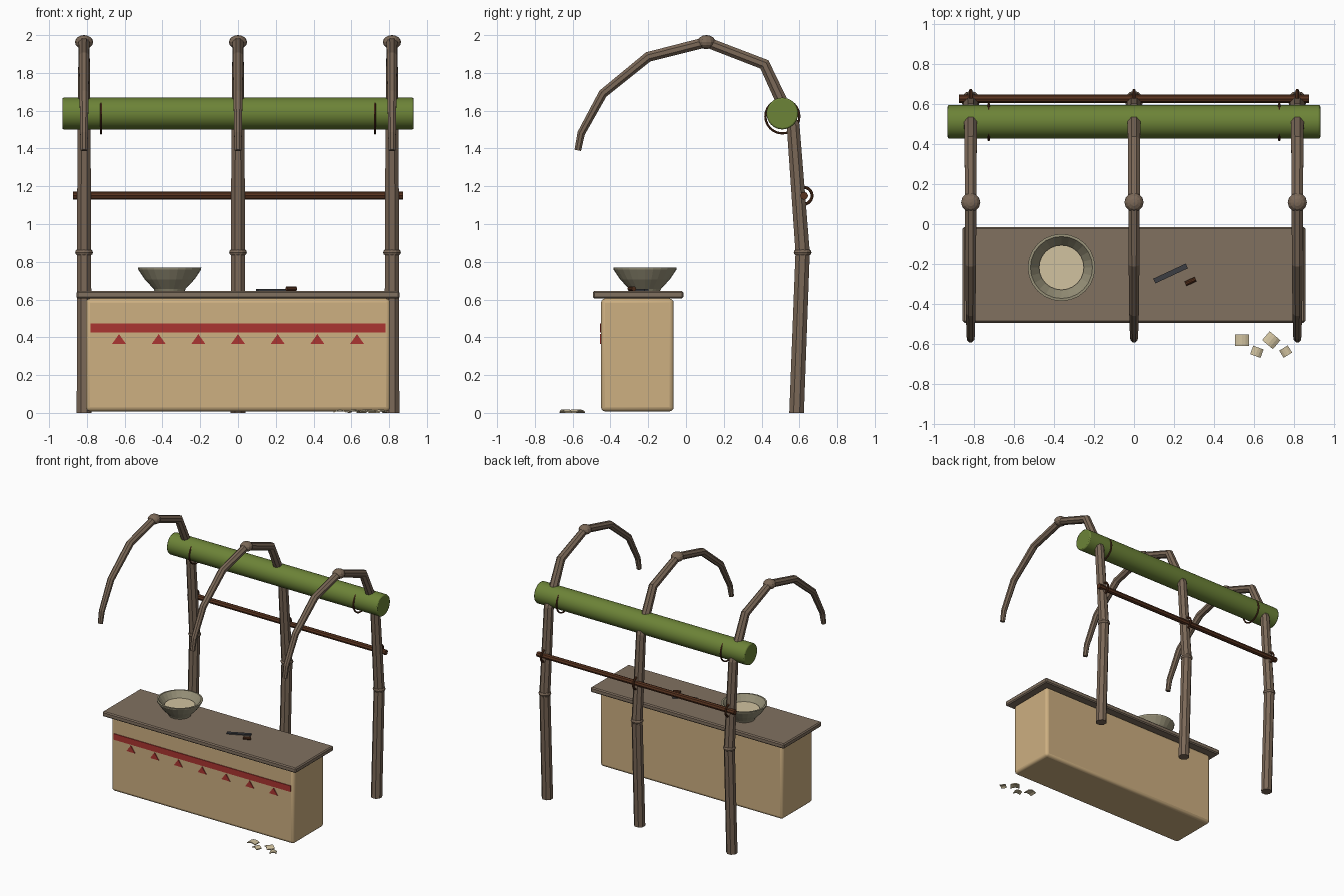
import bpy, bmesh
from math import sin, cos, pi, radians
from mathutils import Vector, Matrix

if "Cube" in bpy.data.objects:
    bpy.data.objects.remove(bpy.data.objects["Cube"])


def mat(name, r, g, b):
    m = bpy.data.materials.new(name)
    m.diffuse_color = tuple((c / 255) ** 2.2 for c in (r, g, b)) + (1,)
    m.use_nodes = True
    m.node_tree.nodes["Principled BSDF"].inputs["Base Color"].default_value = m.diffuse_color
    return m


WOOD = mat("wood", 122, 104, 88)
TOP = mat("counter_wood", 128, 112, 96)
TAN = mat("tan", 204, 174, 128)
GREEN = mat("green", 108, 130, 58)
BROWN = mat("rope", 88, 54, 36)
RED = mat("red", 170, 56, 52)
STONE = mat("stone", 150, 144, 120)
CREAM = mat("cream", 208, 193, 158)
IRON = mat("iron", 62, 64, 68)


def finish(ob, name, m, smooth=False, bevel=0, segs=2):
    ob.name = name
    ob.data.materials.append(m)
    if bevel:
        b = ob.modifiers.new("bevel", "BEVEL")
        b.width, b.segments, b.limit_method = bevel, segs, "ANGLE"
    if smooth:
        bpy.ops.object.select_all(action="DESELECT")
        ob.select_set(True)
        bpy.context.view_layer.objects.active = ob
        bpy.ops.object.shade_smooth_by_angle(angle=radians(35))
    return ob


def from_bm(bm, name, m, **kw):
    bmesh.ops.recalc_face_normals(bm, faces=bm.faces)
    me = bpy.data.meshes.new(name)
    bm.to_mesh(me)
    bm.free()
    ob = bpy.data.objects.new(name, me)
    bpy.context.collection.objects.link(ob)
    return finish(ob, name, m, **kw)


def box(name, lo, hi, m, rot=0, **kw):
    lo, hi = Vector(lo), Vector(hi)
    bm = bmesh.new()
    bmesh.ops.create_cube(bm, size=1)
    bmesh.ops.scale(bm, vec=hi - lo, verts=bm.verts)
    ob = from_bm(bm, name, m, **kw)
    ob.location = (lo + hi) / 2
    ob.rotation_euler.z = rot
    return ob


def rod(name, loc, r, length, m, sides, rot=0, **kw):
    bpy.ops.mesh.primitive_cylinder_add(vertices=sides, radius=r, depth=length,
                                        location=loc, rotation=(0, pi / 2, rot))
    return finish(bpy.context.object, name, m, **kw)


def ring(name, loc, major, minor, m):
    bpy.ops.mesh.primitive_torus_add(major_radius=major, minor_radius=minor, major_segments=24,
                                     minor_segments=8, location=loc, rotation=(0, pi / 2, 0))
    return finish(bpy.context.object, name, m, smooth=True)


def knot(name, loc, scale):
    bpy.ops.mesh.primitive_uv_sphere_add(segments=12, ring_count=8, radius=1, location=loc)
    bpy.context.object.scale = scale
    return finish(bpy.context.object, name, WOOD)


# Curved ribs: (y, z, radius) along the path
RIB = [(.585, 0, .042), (.617, .85, .041), (.567, 1.52, .037), (.415, 1.845, .033),
       (.108, 1.963, .031), (-.2, 1.885, .029), (-.44, 1.69, .026), (-.555, 1.48, .022),
       (-.573, 1.39, .019)]


def rib(name, x, sides=8):
    bm = bmesh.new()
    pts = [Vector((x, y, z)) for y, z, r in RIB]
    rings = []
    for i, p in enumerate(pts):
        t = (pts[min(i + 1, len(pts) - 1)] - pts[max(i - 1, 0)]).normalized()
        if i == 0:
            t = Vector((0, 0, 1))
        side = Vector((1, 0, 0))
        up = t.cross(side)
        rings.append([bm.verts.new(p + RIB[i][2] * (side * cos(a) + up * sin(a)))
                      for a in (2 * pi * (k + .5) / sides for k in range(sides))])
    for a, b in zip(rings, rings[1:]):
        for k in range(sides):
            j = (k + 1) % sides
            bm.faces.new((a[k], a[j], b[j], b[k]))
    bm.faces.new(rings[0])
    bm.faces.new(rings[-1])
    return from_bm(bm, name, WOOD)


for label, x in (("left", -.815), ("middle", 0), ("right", .815)):
    rib(label + "_rib", x)
    knot(label + "_post_knot", (x, .617, .85), (.047, .047, .027))
    knot(label + "_top_knot", (x, .108, 1.963), (.048, .048, .037))
    ring(label + "_bar_tie", (x, .622, 1.15), .045, .008, BROWN)

# Rolled awning, its ties and the rear crossbar
rod("awning_roll", (0, .51, 1.585), .084, 1.86, GREEN, 32, smooth=True, bevel=.008)
for x in (-.725, .725):
    ring("awning_tie", (x, .51, 1.57), .09, .006, BROWN)
rod("crossbar", (0, .625, 1.15), .021, 1.745, BROWN, 8)

# Counter
box("counter_body", (-.806, -.45, .008), (.806, -.065, .605), TAN, smooth=True, bevel=.022, segs=3)
box("counter_top", (-.855, -.493, .605), (.855, -.014, .645), TOP, bevel=.008, segs=1)
box("red_band", (-.782, -.456, .425), (.782, -.445, .473), RED)

# Red triangles under the band
bm = bmesh.new()
for i in range(-3, 4):
    x = .21 * i
    tri = ((x - .037, .365), (x + .037, .365), (x, .417))
    f, b = ([bm.verts.new((u, y, w)) for u, w in tri] for y in (-.456, -.445))
    bm.faces.new(f)
    bm.faces.new(b)
    for k in range(3):
        j = (k + 1) % 3
        bm.faces.new((f[k], f[j], b[j], b[k]))
from_bm(bm, "red_triangles", RED)


# Bowl turned from a profile, with its filling
def lathe(name, profile, loc, m, steps=24):
    bm = bmesh.new()
    vs = [bm.verts.new((r, 0, z)) for r, z in profile]
    es = [bm.edges.new(e) for e in zip(vs, vs[1:])]
    bmesh.ops.spin(bm, geom=vs + es, axis=(0, 0, 1), cent=(0, 0, 0), angle=2 * pi, steps=steps)
    bmesh.ops.remove_doubles(bm, verts=bm.verts, dist=.0005)
    ob = from_bm(bm, name, m)
    ob.location = loc
    return ob


BOWL = (-.362, -.217, .645)
lathe("bowl", [(0, 0), (.08, 0), (.085, .012), (.132, .062), (.166, .113), (.168, .124),
               (.155, .125), (.138, .1), (.11, .06), (0, .05)], BOWL, STONE)
lathe("bowl_filling", [(0, .08), (.112, .08), (.112, .064), (0, .064)], BOWL, CREAM)

# Knife blade and handle lying on the counter
box("blade", (.093, -.26, .646), (.272, -.234, .655), IRON, rot=radians(25))
rod("handle", (.282, -.287, .657), .012, .055, BROWN, 10, rot=radians(25), smooth=True)

# Curved shards on the floor
for x, y, w, d, a in ((.54, -.58, .07, .056, 0), (.613, -.638, .055, .045, -20),
                      (.685, -.58, .07, .058, -40), (.757, -.637, .05, .042, 32)):
    bm = bmesh.new()
    n = 4
    rows = []
    for i in range(n + 1):
        u = i / n - .5
        z = .011 * (1 - 4 * u * u)
        rows.append([bm.verts.new((u * w, v * d / 2, z + h))
                     for v, h in ((-1, 0), (1, 0), (1, .007), (-1, .007))])
    for p, q in zip(rows, rows[1:]):
        for k in range(4):
            j = (k + 1) % 4
            bm.faces.new((p[k], p[j], q[j], q[k]))
    bm.faces.new(rows[0])
    bm.faces.new(rows[-1])
    ob = from_bm(bm, "shard", CREAM)
    ob.matrix_world = Matrix.Translation((x, y, 0)) @ Matrix.Rotation(radians(a), 4, "Z")
